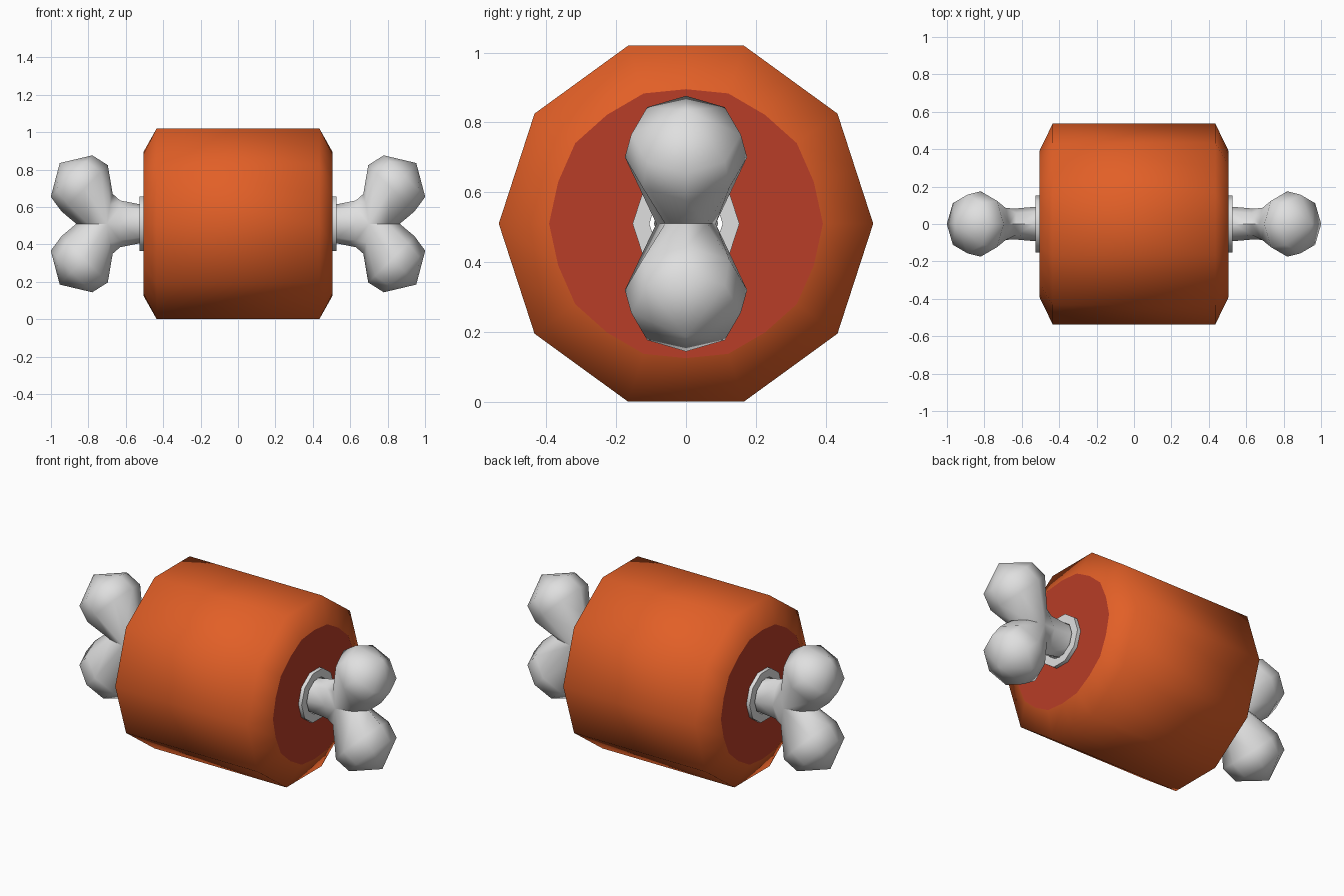
import bpy, bmesh, math
from mathutils import Vector

if "Cube" in bpy.data.objects:
    bpy.data.objects.remove(bpy.data.objects["Cube"])

CZ = 0.51  # height of the long axis


def material(name, rgb):
    m = bpy.data.materials.new(name)
    m.diffuse_color = (*rgb, 1)
    m.use_nodes = True
    m.node_tree.nodes["Principled BSDF"].inputs["Base Color"].default_value = m.diffuse_color
    return m


ORANGE = material("roast_orange", (0.76, 0.115, 0.02))
RED = material("cut_red", (0.48, 0.047, 0.02))
BONE = material("bone_white", (0.74, 0.74, 0.74))


def finish(bm, name, mat, angle):
    bmesh.ops.recalc_face_normals(bm, faces=bm.faces[:])
    me = bpy.data.meshes.new(name)
    bm.to_mesh(me)
    bm.free()
    me.materials.append(mat)
    ob = bpy.data.objects.new(name, me)
    ob.location.z = CZ
    bpy.context.collection.objects.link(ob)
    bpy.ops.object.select_all(action='DESELECT')
    ob.select_set(True)
    bpy.context.view_layer.objects.active = ob
    bpy.ops.object.shade_smooth_by_angle(angle=math.radians(angle))
    return ob


def bridge(bm, a, b, closed=True):
    n = len(a)
    for i in range(n if closed else n - 1):
        j = (i + 1) % n
        bm.faces.new((a[i], a[j], b[j], b[i]))


def turned(bm, profile, n, closed=False):
    """Rings about x; profile items are (x, radius at even points, radius at odd points)."""
    rings = []
    for x, even, odd in profile:
        ring = []
        for i in range(n):
            a = 2 * math.pi * i / n
            r = odd if i % 2 else even
            ring.append(bm.verts.new((x, r * math.cos(a), r * math.sin(a))))
        rings.append(ring)
    for a, b in zip(rings, rings[1:]):
        bridge(bm, a, b)
    if closed:
        bridge(bm, rings[-1], rings[0])


# Meat skin: ten-sided barrel with chamfered ends that blend to a rounder rim
big, flat = 0.536, 0.536 * math.cos(math.radians(18))
bm = bmesh.new()
turned(bm, [(-0.505, 0.392, 0.385), (-0.435, big, flat),
            (0.435, big, flat), (0.505, 0.392, 0.385)], 20)
finish(bm, "meat_skin", ORANGE, 70)

for side, label in ((1, "right"), (-1, "left")):
    # Cut face of the meat, open around the bone
    bm = bmesh.new()
    turned(bm, [(side * 0.505, 0.392, 0.385), (side * 0.505, 0.13, 0.13)], 20)
    cut = finish(bm, "meat_cut_" + label, RED, 30)
    if cut.data.polygons[0].normal.x * side < 0:
        cut.data.flip_normals()

    # Collar around the bone
    bm = bmesh.new()
    turned(bm, [(side * x, r, r) for x, r in
                ((0.49, 0.153), (0.527, 0.153), (0.527, 0.105), (0.49, 0.105))], 10, True)
    finish(bm, "bone_collar_" + label, BONE, 40)

# Bone: one quarter (half shaft and one knob), then mirrored
bm = bmesh.new()
shaft = []
for x, ry, rz in ((0, 0.09, 0.10), (0.53, 0.092, 0.105), (0.63, 0.083, 0.125)):
    shaft.append([bm.verts.new((x, ry * math.cos(a), rz * math.sin(a)))
                  for a in (math.pi * i / 4 for i in range(5))])
for a, b in zip(shaft, shaft[1:]):
    bridge(bm, a, b, False)

# Fork ring: top of the shaft plus the crotch line
fork = [bm.verts.new(p) for p in (
    (0.67, 0, 0.16), (0.685, 0.085, 0.10), (0.70, 0.085, 0), (0.80, 0.06, 0),
    (0.865, 0, 0), (0.80, -0.06, 0), (0.70, -0.085, 0), (0.685, -0.085, 0.10))]
bridge(bm, shaft[-1], [fork[i] for i in (2, 1, 0, 7, 6)], False)

# Knob rings along the diagonal, closed with a blunt tip
u = Vector((-1, 0, 1)).normalized()
v = Vector((0, 1, 0))
last = fork
for centre, r in (((0.82, 0, 0.19), 0.175), ((0.89, 0, 0.255), 0.157)):
    ring = [bm.verts.new(Vector(centre) + r * (u * math.cos(a) + v * math.sin(a)))
            for a in (math.pi * i / 4 for i in range(8))]
    bridge(bm, last, ring)
    last = ring
tip = bm.verts.new((0.953, 0, 0.325))
for i in range(8):
    bm.faces.new((last[i], last[(i + 1) % 8], tip))

for axis in ('Z', 'X'):
    bmesh.ops.mirror(bm, geom=bm.verts[:] + bm.edges[:] + bm.faces[:],
                     axis=axis, merge_dist=0.0005)
bmesh.ops.remove_doubles(bm, verts=bm.verts[:], dist=0.0005)
finish(bm, "bone", BONE, 52)
